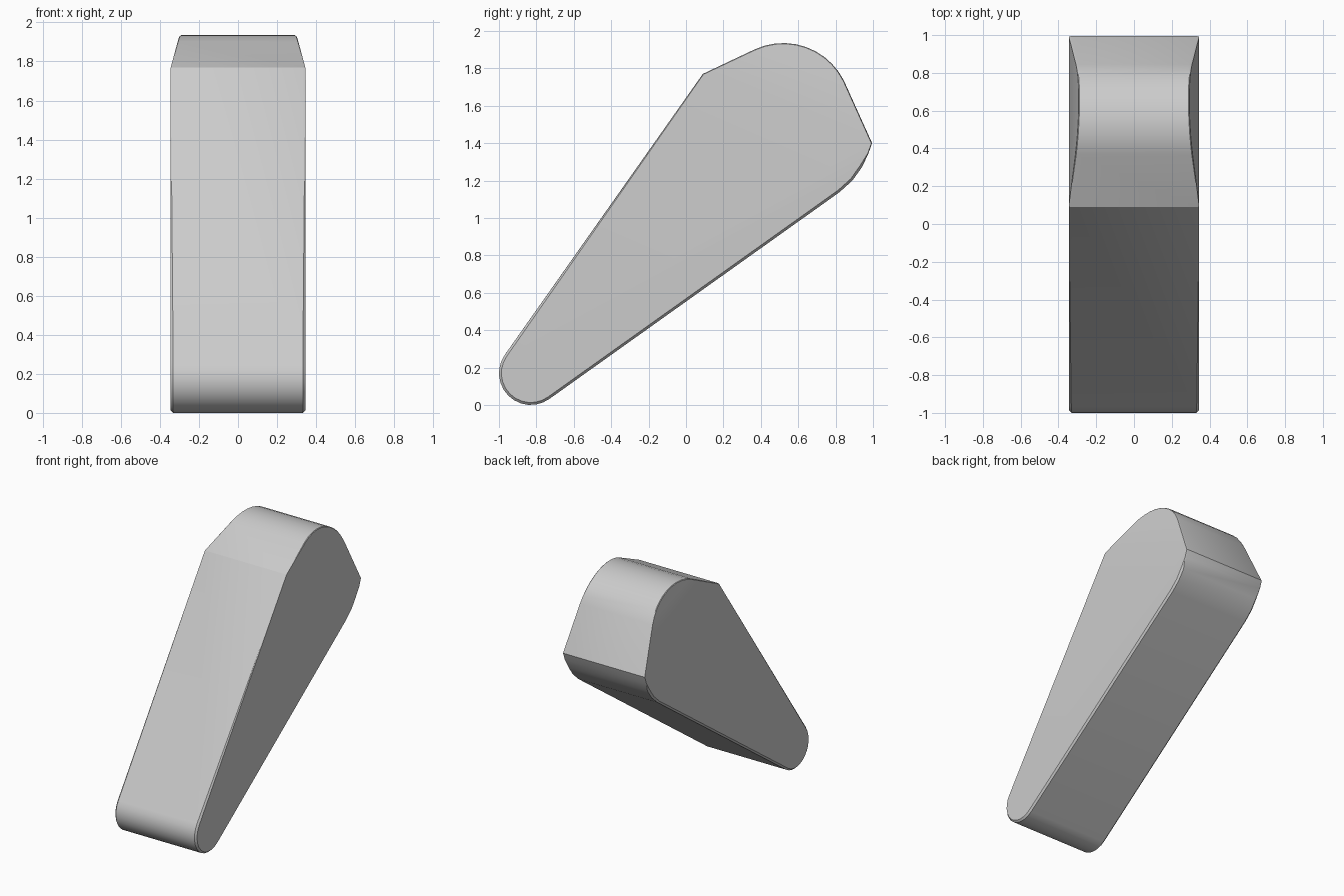
import bpy, bmesh, math
from mathutils import Vector

if "Cube" in bpy.data.objects:
    bpy.data.objects.remove(bpy.data.objects["Cube"])


def arc(cy, cz, r, a0, a1, n):
    """Points (y, z) along an arc, angles in degrees."""
    return [Vector((cy + r * math.cos(math.radians(a0 + (a1 - a0) * i / n)),
                    cz + r * math.sin(math.radians(a0 + (a1 - a0) * i / n))))
            for i in range(n + 1)]


# Side profile: rounded foot, sharp shoulder, domed head, rear point, rounded heel
shoulder, rear = Vector((0.09, 1.77)), Vector((0.995, 1.40))
profile = arc(-0.83, 0.17, 0.17, 305.6, 144.5, 12)
profile += [shoulder]
profile += arc(0.52, 1.573, 0.362, 115, 26, 10)
profile += [rear]
profile += [Vector(p) for p in ((0.975, 1.343), (0.94, 1.27), (0.89, 1.20), (0.82, 1.137))]

# Sides are flat below the shoulder-to-rear fold and lean inward above it
HALF, TAPER, CHAMFER = 0.345, 0.155, 0.013
fold = (rear - shoulder).normalized()
up = Vector((-fold.y, fold.x))


def half_width(p):
    return HALF - TAPER * max(0.0, (p - shoulder).dot(up))


bm = bmesh.new()
n = len(profile)
for i, p in enumerate(profile):
    # Chamfered rim: full outline slightly narrower, inset outline at full width
    t = (profile[(i + 1) % n] - profile[i - 1]).normalized()
    q = p + Vector((t.y, -t.x)) * (0.004 if p.y > 1.3 else CHAMFER)
    for s in (-1, 1):
        bm.verts.new((s * (half_width(p) - (0.004 if p.y > 1.8 else CHAMFER)), p.x, p.y))
        bm.verts.new((s * half_width(q), q.x, q.y))
res = bmesh.ops.convex_hull(bm, input=bm.verts[:])
loose = [v for v in bm.verts if not v.link_faces]
bmesh.ops.delete(bm, geom=loose, context='VERTS')
bmesh.ops.dissolve_limit(bm, angle_limit=math.radians(0.5), verts=bm.verts[:], edges=bm.edges[:])
bmesh.ops.recalc_face_normals(bm, faces=bm.faces[:])

mesh = bpy.data.meshes.new("tapered_block")
bm.to_mesh(mesh)
bm.free()
block = bpy.data.objects.new("tapered_block", mesh)
bpy.context.collection.objects.link(block)
bpy.context.view_layer.objects.active = block
block.select_set(True)
bpy.ops.object.shade_smooth_by_angle(angle=math.radians(22))
